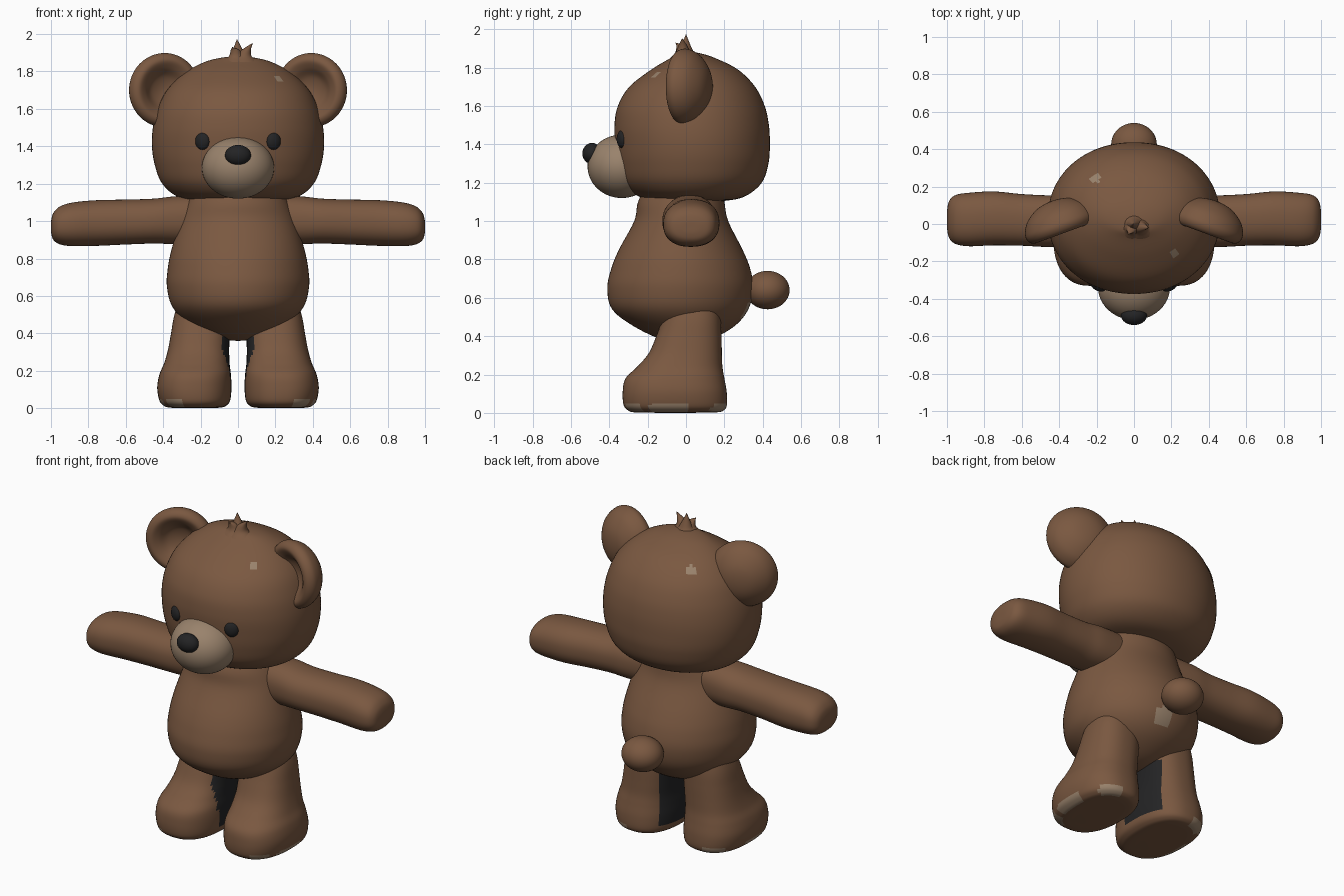
import bpy, bmesh, math
from mathutils import Vector, Matrix

if "Cube" in bpy.data.objects:
    bpy.data.objects.remove(bpy.data.objects["Cube"])


def mat(name, rgb):
    m = bpy.data.materials.new(name)
    m.diffuse_color = (*rgb, 1)
    m.use_nodes = True
    m.node_tree.nodes["Principled BSDF"].inputs["Base Color"].default_value = m.diffuse_color
    return m


BROWN = mat("brown fur", (0.195, 0.098, 0.052))
TAN = mat("tan muzzle", (0.32, 0.225, 0.15))
DARK = mat("near black", (0.017, 0.017, 0.018))


def finish(name, bm, mats, mirror=False):
    bmesh.ops.remove_doubles(bm, verts=bm.verts, dist=1e-5)
    bmesh.ops.recalc_face_normals(bm, faces=bm.faces)
    me = bpy.data.meshes.new(name)
    bm.to_mesh(me)
    bm.free()
    for m in mats:
        me.materials.append(m)
    for p in me.polygons:
        p.use_smooth = True
    ob = bpy.data.objects.new(name, me)
    bpy.context.collection.objects.link(ob)
    if mirror:
        ob.modifiers.new("mirror", 'MIRROR').use_mirror_merge = False
    return ob


def spline(rings, steps):
    """Smooth curve through rings (t, cu, cv, ru, rv); ends with zero radius become round poles."""
    def ghost(end, nxt):
        if end[3] == 0:
            return (*nxt[:3], -nxt[3], -nxt[4])
        return tuple(2 * a - b for a, b in zip(end, nxt))
    p = [ghost(rings[0], rings[1])] + list(rings) + [ghost(rings[-1], rings[-2])]
    out = []
    for i in range(1, len(p) - 2):
        for s in range(steps):
            t = s / steps
            out.append([0.5 * (2 * b + (c - a) * t + (2 * a - 5 * b + 4 * c - d) * t * t
                               + (3 * b - a - 3 * c + d) * t ** 3)
                        for a, b, c, d in zip(*p[i - 1:i + 3])])
    return out + [list(rings[-1])]


def loft(bm, rings, axis='z', power=2.0, segs=64, steps=6):
    order = {'z': lambda t, u, v: (u, v, t), 'x': lambda t, u, v: (t, u, v),
             'y': lambda t, u, v: (u, t, v)}[axis]
    prev = None
    for t, cu, cv, ru, rv in spline(rings, steps):
        row = []
        for k in range(segs):
            a = 2 * math.pi * k / segs
            c, s = math.cos(a), math.sin(a)
            u = math.copysign(abs(c) ** (2 / power), c)
            v = math.copysign(abs(s) ** (2 / power), s)
            row.append(bm.verts.new(order(t, cu + ru * u, cv + rv * v)))
        if prev:
            for k in range(segs):
                j = (k + 1) % segs
                bm.faces.new((prev[k], prev[j], row[j], row[k]))
        prev = row


def from_spans(spans):
    """(z, half width, front y, back y) -> loft rings."""
    return [(z, 0, (f + b) / 2, w, (b - f) / 2) for z, w, f, b in spans]


def ball(name, m, centre, radii, yaw=0, mirror=False):
    bm = bmesh.new()
    M = Matrix.Translation(centre) @ Matrix.Rotation(yaw, 4, 'Z') @ Matrix.Diagonal((*radii, 1))
    bmesh.ops.create_uvsphere(bm, u_segments=48, v_segments=32, radius=1, matrix=M)
    return finish(name, bm, [m], mirror)


def paint(ob, slot, test):
    for p in ob.data.polygons:
        if test(p.center, p.normal):
            p.material_index = slot


def near(c, spots):
    return any((c - Vector(s[:3])).length < s[3] for s in spots)


# Torso
bm = bmesh.new()
loft(bm, from_spans([(.36, 0, 0, 0), (.38, .12, -.12, .12), (.45, .26, -.27, .25),
                     (.54, .35, -.385, .325), (.65, .38, -.41, .35), (.75, .375, -.39, .335),
                     (.85, .355, -.35, .295), (1.0, .31, -.27, .22), (1.1, .27, -.25, .20),
                     (1.2, .22, -.2, .18)]))
torso = finish("torso", bm, [BROWN, TAN])
paint(torso, 1, lambda c, n: near(c, [(.05, .31, .54, .06)]))

# Head
bm = bmesh.new()
loft(bm, from_spans([(1.1, 0, .03, .03), (1.105, .18, -.13, .2), (1.13, .32, -.25, .31),
                     (1.2, .405, -.33, .395), (1.3, .445, -.36, .43), (1.4, .46, -.37, .437),
                     (1.5, .455, -.373, .432), (1.6, .43, -.355, .41), (1.7, .38, -.295, .36),
                     (1.79, .29, -.18, .27), (1.85, .18, -.08, .15), (1.875, .08, -.04, .07),
                     (1.88, 0, .01, .01)]), power=2.08, segs=96)
head = finish("head", bm, [BROWN, TAN])
paint(head, 1, lambda c, n: near(c, [(-.21, .25, 1.775, .03), (.22, -.16, 1.77, .03)]))

# Hair tuft: curved spikes on the crown
bm = bmesh.new()
for bx, by, tx, ty, tz, r in [(0, 0, -.005, .0, 1.972, .06), (.03, -.015, .078, -.02, 1.952, .055),
                              (-.01, -.02, -.03, -.055, 1.93, .05)]:
    mx, my = bx * .7 + tx * .3, by * .7 + ty * .3
    loft(bm, [(1.85, bx, by, r * 1.6, r * 1.2), (1.88, bx, by, r * .8, r * .7),
              (1.915, mx, my, r * .45, r * .4), (tz, tx, ty, .001, .001)], segs=20, steps=4)
finish("hair_tuft", bm, [BROWN])

# Ears: dished discs turned slightly inward
bm = bmesh.new()
loft(bm, [(t, 0, 0, r, r) for t, r in
          [(.115, 0), (.10, .09), (.05, .165), (-.01, .197), (-.05, .19), (-.068, .16),
           (-.05, .12), (-.01, .07), (.005, 0)]], axis='y')
bm.transform(Matrix.Translation((.4, .015, 1.7)) @ Matrix.Rotation(math.radians(-20), 4, 'Z'))
finish("ears", bm, [BROWN], True)

# Arms
bm = bmesh.new()
loft(bm, [(.15, .02, 1.01, .12, .13), (.33, .02, 1.005, .135, .128), (.45, .015, 1.0, .138, .12),
          (.6, .022, .995, .138, .12), (.75, .03, .99, .144, .122), (.88, .024, .983, .143, .117),
          (.95, .024, .977, .132, .102), (.985, .024, .972, .105, .075), (.998, .024, .97, .06, .04),
          (1.0, .024, .97, 0, 0)], axis='x', power=2.3)
finish("arms", bm, [BROWN], True)

# Legs with feet
bm = bmesh.new()
leg = [(0, .235, -.06, .04, -.17), (0, .235, -.06, .06, -.25), (.012, .235, -.06, .08, -.28)]
spans = [(.012, .065, .395, -.30, .195), (.04, .042, .42, -.325, .213), (.11, .035, .432, -.33, .212),
         (.18, .038, .42, -.315, .2), (.24, .045, .395, -.255, .19), (.31, .047, .375, -.195, .187),
         (.4, .045, .358, -.155, .185), (.5, .045, .34, -.12, .18), (.62, .06, .30, -.08, .16)]
rings = [(0, .23, -.055, 0, 0), (.001, .23, -.055, .08, .13), (.003, .23, -.055, .135, .215)]
rings += [(z, (i + o) / 2, (f + b) / 2, (o - i) / 2, (b - f) / 2) for z, i, o, f, b in spans]
loft(bm, rings, power=2.4)
legs = finish("legs", bm, [BROWN, TAN, DARK], True)
paint(legs, 1, lambda c, n: .004 < c.z < .045 and
      near(c, [(.41, -.09, .03, .1), (.34, -.27, .03, .06), (.32, .18, .03, .07)]))
paint(legs, 2, lambda c, n: n.x < -.75 and .06 < c.z < .38 and abs(c.y) < .14)

# Face and tail
ball("muzzle", TAN, (0, -.335, 1.285), (.193, .178, .165))
ball("nose", DARK, (0, -.49, 1.352), (.069, .05, .055))
ball("eyes", DARK, (.19, -.333, 1.427), (.041, .025, .046), math.radians(25), True)
ball("tail", BROWN, (0, .425, .64), (.122, .115, .1))
